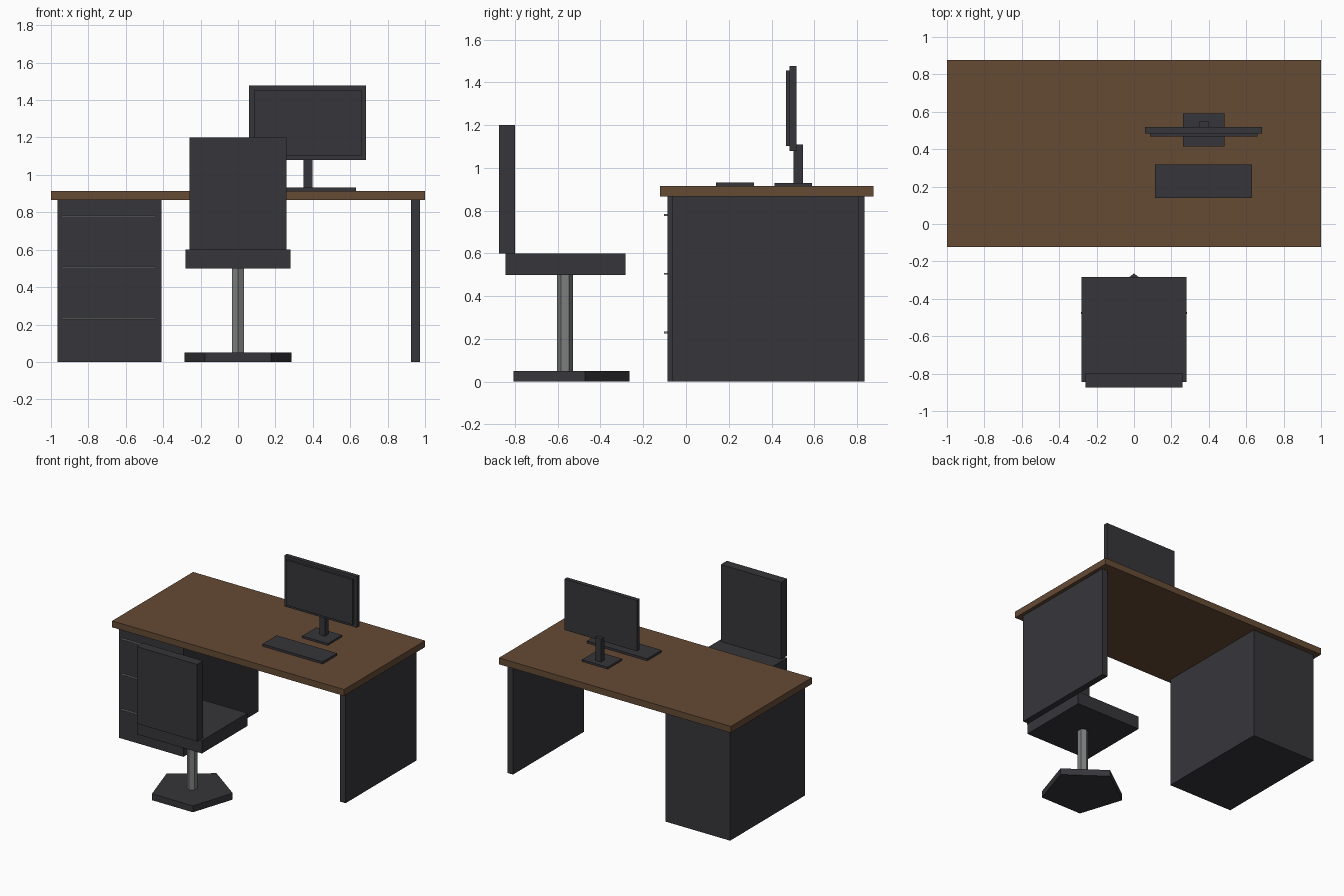
import bpy
import math

cube = bpy.data.objects.get("Cube")
if cube:
    bpy.data.objects.remove(cube, do_unlink=True)


def material(name, rgb):
    mat = bpy.data.materials.new(name)
    mat.use_nodes = True
    color = (*rgb, 1.0)
    mat.diffuse_color = color
    mat.node_tree.nodes["Principled BSDF"].inputs["Base Color"].default_value = color
    return mat


wood = material("brown wood", (0.13, 0.07, 0.036))
dark = material("charcoal", (0.037, 0.036, 0.042))
steel = material("grey steel", (0.2, 0.21, 0.21))


def box(name, x, y, z, mat):
    """Box from its (min, max) range along each axis."""
    ranges = (x, y, z)
    bpy.ops.mesh.primitive_cube_add(size=1, location=[(a + b) / 2 for a, b in ranges])
    ob = bpy.context.object
    ob.name = name
    ob.scale = [b - a for a, b in ranges]
    bpy.ops.object.transform_apply(location=False, rotation=False, scale=True)
    ob.data.materials.append(mat)
    return ob


def prism(name, sides, radius, y, z, mat):
    """Upright prism with one corner pointing to +y."""
    bpy.ops.mesh.primitive_cylinder_add(vertices=sides, radius=radius, depth=z[1] - z[0],
                                        location=(0, y, (z[0] + z[1]) / 2))
    ob = bpy.context.object
    ob.name = name
    ob.data.materials.append(mat)
    return ob


# Desk
TOP = 0.915
box("desk_top", (-1, 1), (-0.122, 0.876), (0.865, TOP), wood)
box("drawer_cabinet", (-0.965, -0.41), (-0.087, 0.835), (0, 0.865), dark)
box("side_panel", (0.925, 0.973), (-0.065, 0.81), (0, 0.865), dark)

# Drawer handles
for i, z in enumerate((0.23, 0.505, 0.78)):
    box(f"drawer_handle_{i + 1}", (-0.945, -0.44), (-0.102, -0.087), (z - 0.004, z + 0.004), steel)

# Monitor and keyboard
box("monitor_base", (0.262, 0.484), (0.415, 0.59), (TOP, 0.93), dark)
box("monitor_neck", (0.349, 0.397), (0.503, 0.547), (0.93, 1.11), dark)
box("monitor_case", (0.06, 0.685), (0.485, 0.518), (1.08, 1.477), dark)
box("monitor_screen", (0.085, 0.66), (0.468, 0.485), (1.102, 1.455), dark)
box("keyboard", (0.112, 0.632), (0.14, 0.317), (TOP, 0.932), dark)

# Chair
CHAIR_Y = -0.565
prism("chair_base", 5, 0.3, CHAIR_Y, (0, 0.05), dark)
prism("chair_post", 6, 0.0375, CHAIR_Y, (0.05, 0.5), steel)
box("chair_seat", (-0.28, 0.28), (-0.845, -0.283), (0.5, 0.6), dark)
box("chair_back", (-0.26, 0.26), (-0.875, -0.8), (0.6, 1.2), dark)
